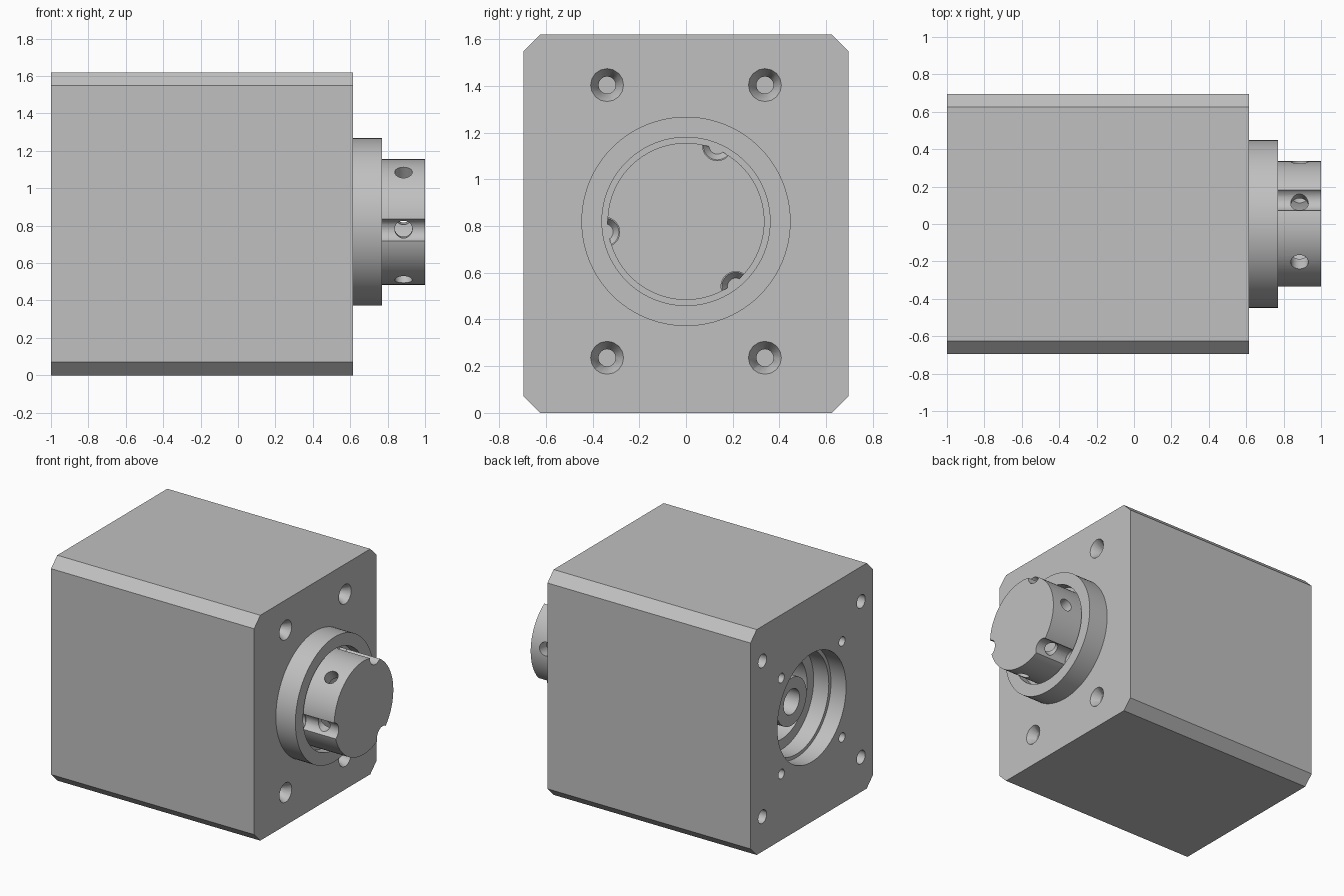
import bpy, bmesh, math
from mathutils import Matrix, Vector

old = bpy.data.objects.get("Cube")
if old:
    bpy.data.objects.remove(old, do_unlink=True)

AXIS_Z = 0.82      # height of the drive axis
MID_Z = 0.81       # half the housing height

metal = bpy.data.materials.new("light grey metal")
metal.use_nodes = True
GREY = (0.53, 0.53, 0.53, 1)
metal.diffuse_color = GREY
metal.node_tree.nodes["Principled BSDF"].inputs["Base Color"].default_value = GREY


def make(name, bm):
    bmesh.ops.recalc_face_normals(bm, faces=bm.faces)
    mesh = bpy.data.meshes.new(name)
    bm.to_mesh(mesh)
    bm.free()
    obj = bpy.data.objects.new(name, mesh)
    mesh.materials.append(metal)
    bpy.context.collection.objects.link(obj)
    return obj


def rod(bm, start, end, r1, r2=None, sides=32):
    """Capped cylinder or cone between two points."""
    a, b = Vector(start), Vector(end)
    turn = (b - a).to_track_quat('Z', 'Y').to_matrix().to_4x4()
    bmesh.ops.create_cone(bm, cap_ends=True, segments=sides, radius1=r1,
                          radius2=r1 if r2 is None else r2, depth=(b - a).length,
                          matrix=Matrix.Translation((a + b) / 2) @ turn)


def rod_x(name, x0, x1, r, sides=96):
    bm = bmesh.new()
    rod(bm, (x0, 0, AXIS_Z), (x1, 0, AXIS_Z), r, sides=sides)
    return make(name, bm)


def cut(target, cutter):
    """Subtract the cutter, bake the result and remove the cutter."""
    mod = target.modifiers.new("cut", 'BOOLEAN')
    mod.operation, mod.solver, mod.object = 'DIFFERENCE', 'EXACT', cutter
    graph = bpy.context.evaluated_depsgraph_get()
    baked = bpy.data.meshes.new_from_object(target.evaluated_get(graph))
    target.modifiers.clear()
    target.data = baked
    bpy.data.objects.remove(cutter, do_unlink=True)


def drill(target, start, end, r1, r2=None, sides=32):
    bm = bmesh.new()
    rod(bm, start, end, r1, r2, sides)
    cut(target, make("cutter", bm))


# Housing: chamfered block
W, H, C = 0.695, 1.62, 0.07
outline = [(-W + C, 0), (W - C, 0), (W, C), (W, H - C),
           (W - C, H), (-W + C, H), (-W, H - C), (-W, C)]
bm = bmesh.new()
face = bm.faces.new([bm.verts.new((-1, y, z)) for y, z in outline])
ext = bmesh.ops.extrude_face_region(bm, geom=[face])
bmesh.ops.translate(bm, vec=(1.615, 0, 0),
                    verts=[v for v in ext["geom"] if isinstance(v, bmesh.types.BMVert)])
housing = make("housing", bm)

# Stepped bore in the motor side
for depth, radius in ((0.12, 0.39), (0.24, 0.365), (0.5, 0.29)):
    drill(housing, (-1.05, 0, AXIS_Z), (-1 + depth, 0, AXIS_Z), radius, sides=96)

# Screw holes on both end faces
for sy in (-1, 1):
    for sz in (-1, 1):
        y, z = 0.338 * sy, AXIS_Z + 0.584 * sz
        drill(housing, (0.655, y, z), (0.555, y, z), 0.093, 0.037, sides=16)
        drill(housing, (0.6, y, z), (0.4, y, z), 0.037, sides=16)
        y, z = 0.56 * sy, MID_Z + 0.56 * sz
        drill(housing, (-1.05, y, z), (-0.8, y, z), 0.048, sides=24)
        y, z = 0.345 * sy, AXIS_Z + 0.345 * sz
        drill(housing, (-1.05, y, z), (-0.85, y, z), 0.034, sides=24)

# Input hub inside the bore
hub = rod_x("input_hub", -0.84, -0.49, 0.17, 64)
drill(hub, (-0.9, 0, AXIS_Z), (-0.6, 0, AXIS_Z), 0.09)

# Collar ring around the output
collar = rod_x("collar", 0.61, 0.77, 0.448)
drill(collar, (0.70, 0, AXIS_Z), (0.8, 0, AXIS_Z), 0.36, sides=96)

# Hollow output drum with grooves and cross holes
drum = rod_x("output_drum", 0.69, 1.0, 0.336)
cut(drum, rod_x("cutter", 0.72, 0.95, 0.25, 64))
for deg in (67.5, 187.5, 307.5):
    a = math.radians(deg)
    d = Vector((0, math.cos(a), math.sin(a)))
    axis = Vector((0, 0, AXIS_Z))

    def at(x, r):
        return axis + d * r + Vector((x, 0, 0))
    drill(drum, at(0.74, 0.35), at(1.1, 0.35), 0.063)
    drill(drum, at(0.705, 0.35), at(0.745, 0.35), 0.035, 0.063)
    drill(drum, at(0.885, -0.5), at(0.885, 0.5), 0.047)

# Smooth round walls, keep edges crisp
bpy.ops.object.select_all(action='DESELECT')
for obj in (housing, hub, collar, drum):
    obj.select_set(True)
bpy.context.view_layer.objects.active = housing
bpy.ops.object.shade_smooth_by_angle(angle=math.radians(30))
